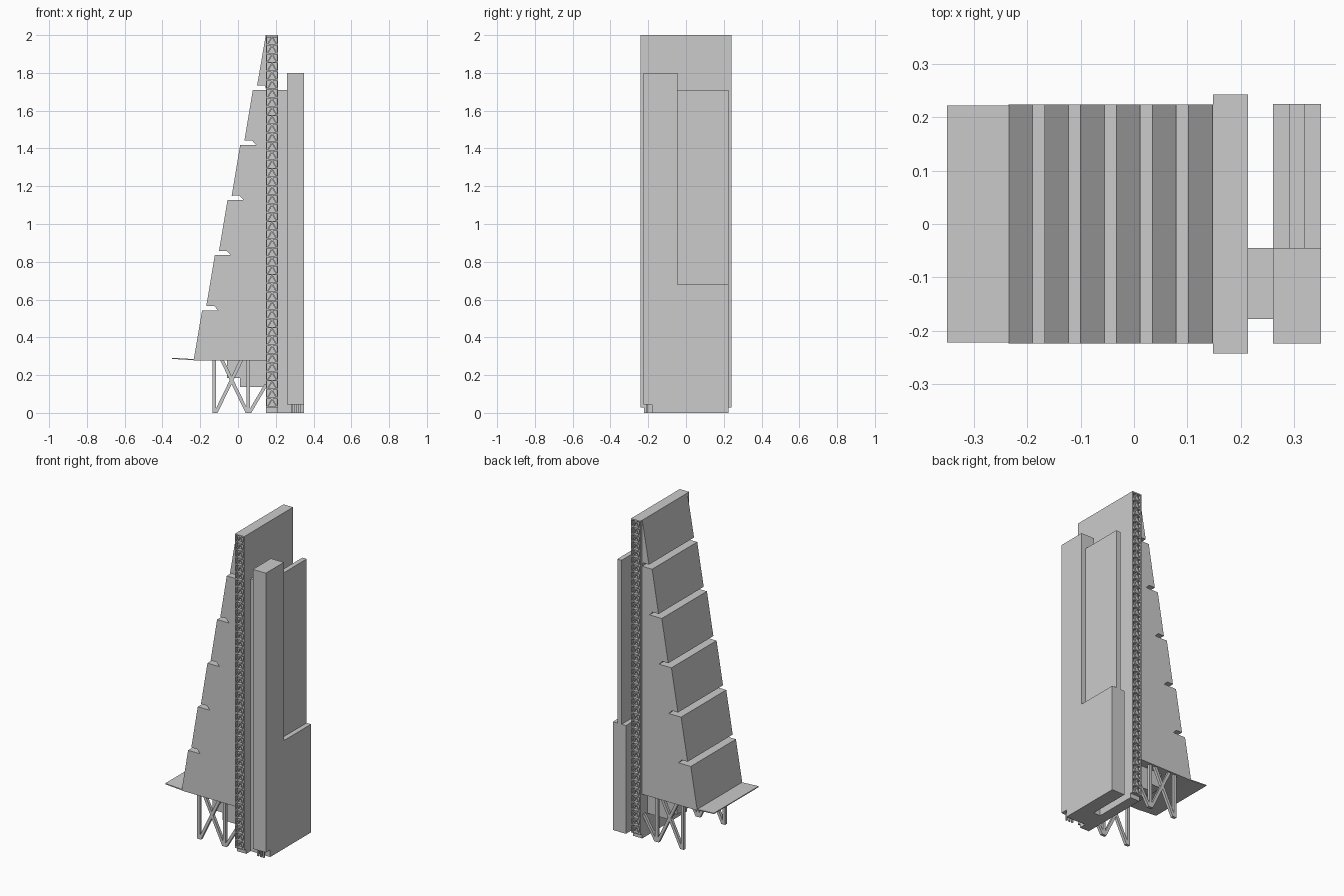
import bpy, bmesh, math
from mathutils import Vector

if "Cube" in bpy.data.objects:
    bpy.data.objects.remove(bpy.data.objects["Cube"])

grey = bpy.data.materials.new("pale grey")
grey.diffuse_color = (0.6, 0.6, 0.6, 1)
grey.use_nodes = True
grey.node_tree.nodes["Principled BSDF"].inputs["Base Color"].default_value = grey.diffuse_color


def finish(name, bm):
    bmesh.ops.recalc_face_normals(bm, faces=bm.faces)
    me = bpy.data.meshes.new(name)
    bm.to_mesh(me)
    bm.free()
    me.materials.append(grey)
    ob = bpy.data.objects.new(name, me)
    bpy.context.collection.objects.link(ob)
    return ob


def add_prism(bm, pts, y0, y1):
    """Extrude an x/z outline from y0 to y1."""
    a = [bm.verts.new((x, y0, z)) for x, z in pts]
    b = [bm.verts.new((x, y1, z)) for x, z in pts]
    bm.faces.new(a)
    bm.faces.new(b[::-1])
    n = len(pts)
    for i in range(n):
        j = (i + 1) % n
        bm.faces.new((a[i], b[i], b[j], a[j]))


def prism(name, pts, y0, y1):
    bm = bmesh.new()
    add_prism(bm, pts, y0, y1)
    return finish(name, bm)


def rect(x0, x1, z0, z1):
    return [(x0, z0), (x1, z0), (x1, z1), (x0, z1)]


def box(name, x0, x1, y0, y1, z0, z1):
    return prism(name, rect(x0, x1, z0, z1), y0, y1)


def strut(p, q, w):
    """Outline of a flat bar between two x/z points, cut level at its ends."""
    return [(p[0] - w, p[1]), (p[0] + w, p[1]), (q[0] + w, q[1]), (q[0] - w, q[1])]


# Sloping wedge: six leaning sections divided by undercut slots
outline = [(0.150, 0.278)]
for i in range(6):
    x = -0.235 + 0.0672 * i
    z = 0.278 if i == 0 else 0.275 + 0.2915 * i
    zt = 0.543 + 0.2918 * i
    if i == 5:
        outline += [(x, z), (0.147, 2.0), (0.150, 2.0)]
        break
    outline += [(x, z), (x + 0.045, zt)]
    tip = min(x + 0.130, 0.149)
    outline += [(tip, zt), (min(x + 0.108, 0.149), zt + 0.0235)]
prism("sloping_wedge", outline, -0.224, 0.224)

# Entrance canopy
prism("entrance_canopy", [(-0.35, 0.286), (-0.225, 0.278), (-0.225, 0.284), (-0.35, 0.292)],
      -0.222, 0.222)

# Stepped lobby hanging under the wedge
box("lobby_upper", -0.058, 0.15, -0.17, 0.17, 0.185, 0.28)
box("lobby_lower", 0.010, 0.15, -0.17, 0.17, 0.138, 0.187)

# Tall slab with open lattice ends
X0, X1, Y = 0.148, 0.213, 0.242
box("slab_core", X0 + 0.001, X1 - 0.001, -0.223, 0.223, 0.0, 1.99)
box("slab_left_skin", X0, X0 + 0.006, -Y, Y, 0.028, 2.0)
box("slab_right_skin", X1 - 0.006, X1, -Y, Y, 0.028, 2.0)
box("slab_roof", X0, X1, -Y, Y, 1.992, 2.0)
box("slab_foot", X0, X1, -0.223, 0.223, 0.0, 0.03)

bm = bmesh.new()
cells, mid = 42, (X0 + X1) / 2
step = (1.992 - 0.028) / cells
for i in range(cells):
    z = 0.028 + i * step
    for s in (-1, 1):
        ya, yb = s * 0.221, s * Y
        add_prism(bm, rect(X0 + 0.004, X1 - 0.004, z, z + 0.007), ya, yb)
        for x in (X0 + 0.009, X1 - 0.009):
            add_prism(bm, strut((x, z + 0.006), (mid, z + step), 0.004), ya, yb - s * 0.002)
finish("slab_lattice", bm)

# Service tower: tall front shaft, lower rear block, thin rear fin, link to the slab
box("front_shaft", 0.26, 0.35, -0.224, -0.045, 0.045, 1.80)
box("rear_block", 0.26, 0.35, -0.046, 0.225, 0.0, 0.68)
box("rear_fin", 0.29, 0.32, -0.046, 0.225, 0.67, 1.71)
box("shaft_foot", 0.26, 0.35, -0.18, -0.045, 0.0, 0.046)
box("link_core", 0.212, 0.261, -0.178, -0.045, 0.0, 1.71)

# Small posts below the front shaft
for k, x in enumerate((0.285, 0.305, 0.325)):
    box("shaft_post_%d" % (k + 1), x - 0.005, x + 0.005, -0.212, -0.202, 0.0, 0.046)

# Splayed columns holding up the wedge
bm = bmesh.new()
legs = [((-0.125, 0), (-0.125, 0.28)), ((-0.118, 0), (0.018, 0.28)),
        ((0.055, 0), (0.055, 0.28)), ((0.05, 0), (-0.085, 0.28)),
        ((0.06, 0), (0.15, 0.152))]
for s in (-1, 1):
    for p, q in legs:
        add_prism(bm, strut(p, q, 0.009 if p[0] == q[0] else 0.010),
                  s * 0.196, s * 0.214)
finish("splayed_columns", bm)
